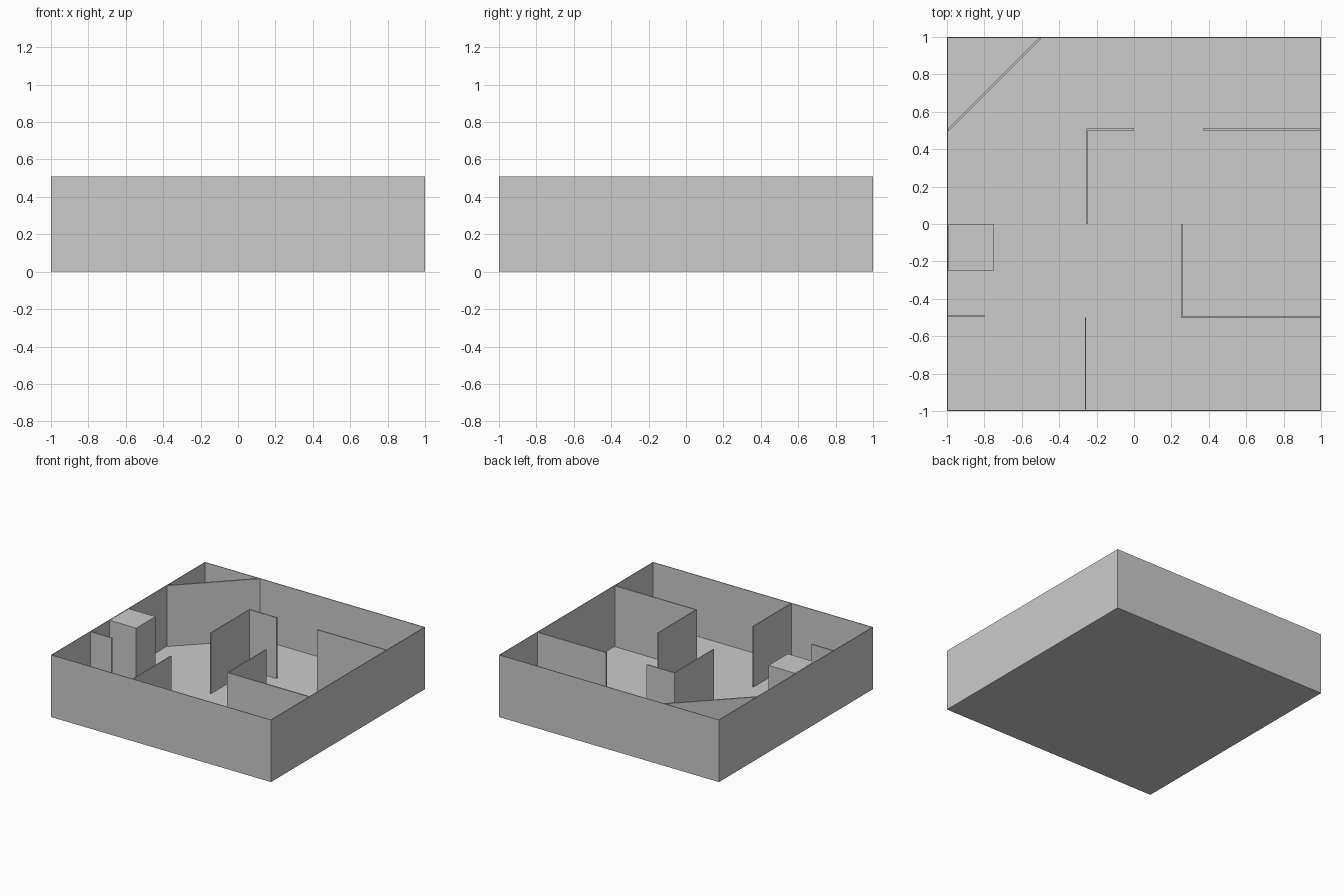
import bpy
import bmesh

cube = bpy.data.objects.get("Cube")
if cube:
    bpy.data.objects.remove(cube, do_unlink=True)

HEIGHT = 0.51   # top of every wall
FLOOR = 0.01    # floor thickness
WALL = 0.008    # outer wall thickness
IN = 1 - WALL   # inner face of the outer walls

grey = bpy.data.materials.new("plain grey")
grey.use_nodes = True
grey.diffuse_color = (0.6, 0.6, 0.6, 1)
grey.node_tree.nodes["Principled BSDF"].inputs["Base Color"].default_value = (0.6, 0.6, 0.6, 1)


def finish(name, bm):
    bmesh.ops.recalc_face_normals(bm, faces=bm.faces)
    mesh = bpy.data.meshes.new(name)
    bm.to_mesh(mesh)
    bm.free()
    mesh.materials.append(grey)
    obj = bpy.data.objects.new(name, mesh)
    bpy.context.collection.objects.link(obj)
    return obj


def prism(name, outline, z0=FLOOR, z1=HEIGHT):
    """Extrude a floor-plan outline upwards."""
    bm = bmesh.new()
    base = bm.faces.new([bm.verts.new((x, y, z0)) for x, y in outline])
    grown = bmesh.ops.extrude_face_region(bm, geom=[base], use_keep_orig=True)
    top = [v for v in grown["geom"] if isinstance(v, bmesh.types.BMVert)]
    bmesh.ops.translate(bm, verts=top, vec=(0, 0, z1 - z0))
    return finish(name, bm)


def block(name, x0, x1, y0, y1):
    return prism(name, [(x0, y0), (x1, y0), (x1, y1), (x0, y1)])


# Outer shell: a box whose top is inset and pushed down to the floor
bm = bmesh.new()
bmesh.ops.create_cube(bm, size=2)
for v in bm.verts:
    v.co.z = HEIGHT if v.co.z > 0 else 0
top = max(bm.faces, key=lambda f: f.calc_center_median().z)
bmesh.ops.inset_region(bm, faces=[top], thickness=WALL)
rim = list(top.verts)
inner = bmesh.ops.extrude_face_region(bm, geom=[top])
low = [v for v in inner["geom"] if isinstance(v, bmesh.types.BMVert)]
bmesh.ops.translate(bm, verts=low, vec=(0, 0, FLOOR - HEIGHT))
if top.is_valid:
    bmesh.ops.delete(bm, geom=[top], context="FACES_ONLY")
finish("outer_walls_and_floor", bm)

# Corner wall cutting off the back right corner
prism("diagonal_wall", [(-IN, 0.495), (-0.495, IN), (-0.512, IN), (-IN, 0.512)])

# Back partitions: an L shape and a straight wall
prism("back_corner_partition", [(-0.253, 0), (-0.246, 0), (-0.246, 0.5),
                                (0, 0.5), (0, 0.51), (-0.253, 0.51)])
block("back_side_partition", 0.37, IN, 0.5, 0.51)

# Front partitions: an L shape and two straight walls
prism("front_corner_partition", [(0.251, 0), (0.251, -0.502), (IN, -0.502),
                                 (IN, -0.492), (0.258, -0.492), (0.258, 0)])
block("front_middle_partition", -0.263, -0.256, -IN, -0.5)
block("front_side_partition", -IN, -0.8, -0.497, -0.487)

# Solid pillar against the right wall
block("pillar", -IN, -0.75, -0.25, 0)
